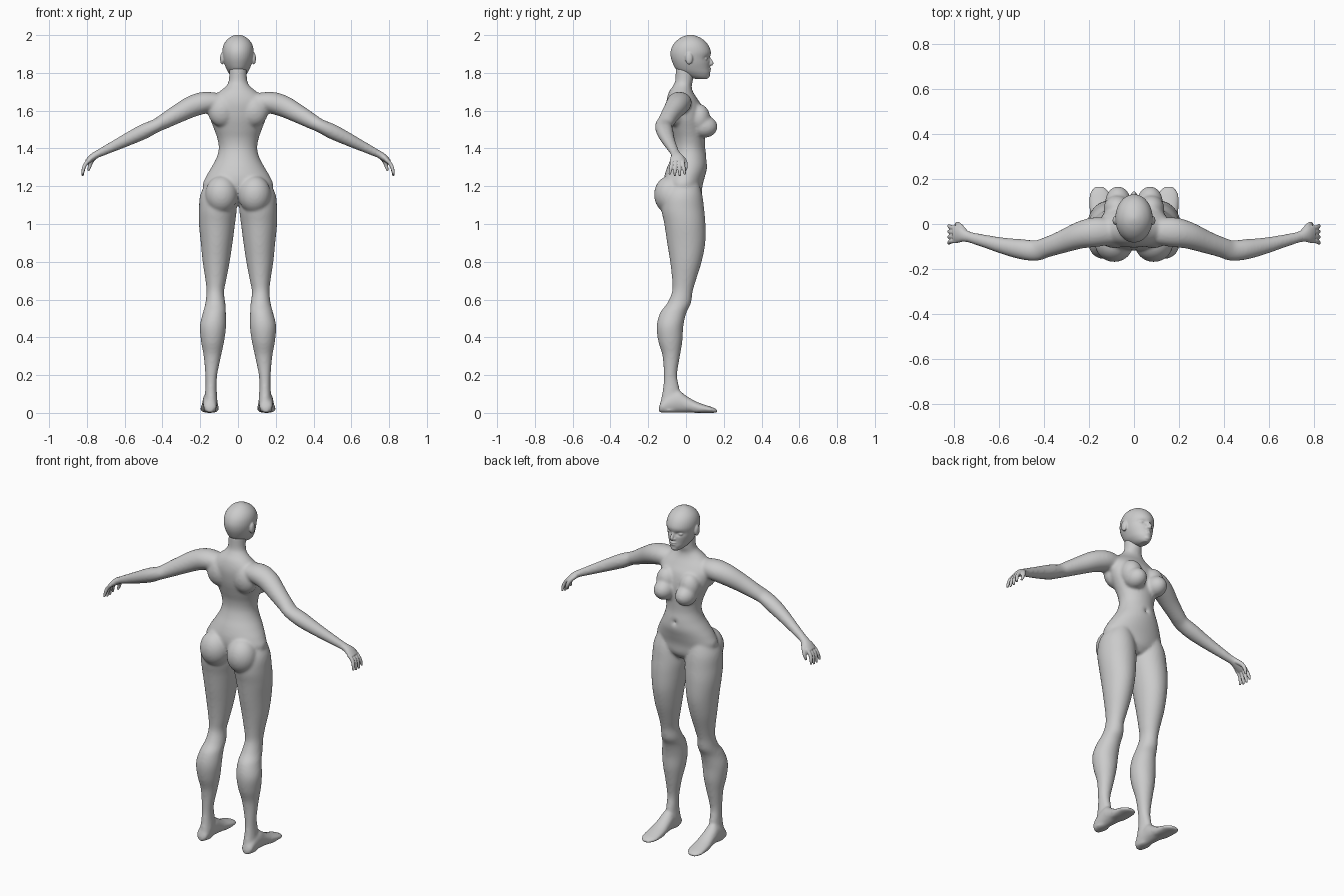
import bpy, bmesh, math
from mathutils import Vector, Matrix

SEG = 40
skin = bpy.data.materials.new("light_grey")
skin.diffuse_color = (0.6, 0.6, 0.6, 1)


def spline(rows, steps=6):
    """Catmull-Rom resampling of a list of equal-length tuples."""
    out = []
    for i in range(len(rows) - 1):
        p0, p1, p2, p3 = (rows[max(i - 1, 0)], rows[i], rows[i + 1],
                          rows[min(i + 2, len(rows) - 1)])
        for k in range(steps):
            t = k / steps
            out.append([0.5 * (2 * b + (c - a) * t + (2 * a - 5 * b + 4 * c - d) * t * t
                               + (3 * b - a - 3 * c + d) * t ** 3)
                        for a, b, c, d in zip(p0, p1, p2, p3)])
    return out + [list(rows[-1])]


def loft(bm, rings):
    """Closed skin over a stack of rings."""
    vs = [[bm.verts.new(p) for p in r] for r in rings]
    n = len(vs[0])
    for a, b in zip(vs, vs[1:]):
        for i in range(n):
            bm.faces.new((a[i], a[(i + 1) % n], b[(i + 1) % n], b[i]))
    bm.faces.new(vs[0][::-1])
    bm.faces.new(vs[-1])
    return [v for r in vs for v in r]


def ellipse(c, u, v):
    return [c + u * math.cos(2 * math.pi * i / SEG) + v * math.sin(2 * math.pi * i / SEG)
            for i in range(SEG)]


def level_loft(bm, rows, s=1, steps=6):
    """Horizontal sections: z, x inner, x outer, y front, y back."""
    return loft(bm, [ellipse(Vector((s * (a + b) / 2, (f + k) / 2, z)),
                             Vector(((b - a) / 2, 0, 0)), Vector((0, (f - k) / 2, 0)))
                     for z, a, b, f, k in spline(rows, steps)])


def tube(bm, rows, s=1, steps=5):
    """Limb along a path: x, y, z, half width in y, half thickness."""
    pts = spline(rows, steps)
    cs = [Vector((s * p[0], p[1], p[2])) for p in pts]
    rings = []
    for i, p in enumerate(pts):
        t = (cs[min(i + 1, len(cs) - 1)] - cs[max(i - 1, 0)]).normalized()
        ref = Vector((0, 1, 0)) if abs(t.y) < 0.9 else Vector((1, 0, 0))
        u = (ref - t * ref.dot(t)).normalized()
        rings.append(ellipse(cs[i], u * p[3], t.cross(u) * p[4]))
    loft(bm, rings)


def blob(bm, c, r):
    bmesh.ops.create_uvsphere(bm, u_segments=32, v_segments=20, radius=1,
                              matrix=Matrix.Translation(c) @ Matrix.Diagonal((*r, 1)))


def dent(verts, c, rad, depth):
    """Soft hollow pressed in from the front."""
    for v in verts:
        if v.co.y > 0:
            d = ((v.co.x - c[0]) / rad[0]) ** 2 + ((v.co.z - c[1]) / rad[1]) ** 2
            v.co.y -= depth * math.exp(-d)


def finish(bm, name, voxel, smooth):
    """Fuse overlapping shapes into one smooth skin."""
    bmesh.ops.recalc_face_normals(bm, faces=bm.faces[:])
    me = bpy.data.meshes.new(name)
    bm.to_mesh(me)
    bm.free()
    me.materials.append(skin)
    ob = bpy.data.objects.new(name, me)
    bpy.context.collection.objects.link(ob)
    m = ob.modifiers.new("fuse", 'REMESH')
    m.mode, m.voxel_size, m.use_smooth_shade = 'VOXEL', voxel, True
    m = ob.modifiers.new("soften", 'SMOOTH')
    m.factor, m.iterations = 0.5, smooth


# Torso and neck: z, half width, y front, y back
torso = [(1.10, .05, .05, -.05), (1.14, .14, .08, -.09), (1.20, .186, .087, -.115),
         (1.25, .17, .10, -.115), (1.30, .141, .112, -.10), (1.35, .114, .110, -.078),
         (1.40, .102, .102, -.064), (1.45, .109, .102, -.066), (1.50, .126, .104, -.08),
         (1.56, .148, .102, -.096), (1.62, .158, .087, -.104), (1.66, .148, .062, -.102),
         (1.70, .10, .037, -.09), (1.73, .064, .030, -.07), (1.76, .049, .037, -.057),
         (1.83, .046, .045, -.055)]
body = bmesh.new()
trunk = level_loft(body, [(z, -w, w, f, b) for z, w, f, b in torso], steps=8)
dent(trunk, (0, 1.335), (.010, .012), .02)       # navel

# Leg: z, x inner, x outer, y front, y back
leg = [(1.24, .06, .155, .06, -.07), (1.16, .015, .198, .085, -.12), (1.08, .007, .207, .096, -.13),
       (1.0, .016, .207, .103, -.115), (.9, .029, .197, .102, -.10), (.8, .044, .187, .083, -.084),
       (.7, .063, .172, .052, -.073), (.64, .074, .167, .035, -.074), (.58, .067, .173, .026, -.10),
       (.53, .064, .186, .002, -.137), (.46, .063, .202, -.014, -.155), (.38, .073, .196, -.019, -.147),
       (.30, .09, .182, -.032, -.124), (.20, .11, .173, -.047, -.118), (.13, .113, .173, -.035, -.122),
       (.06, .108, .178, -.03, -.135)]
# Foot: y, half width, top height
foot = [(-.143, .014, .035), (-.13, .032, .062), (-.09, .037, .10), (-.04, .039, .118),
        (0, .042, .092), (.05, .047, .062), (.10, .050, .043), (.14, .044, .03), (.166, .022, .018)]
# Arm from shoulder to wrist: x, y, z, half widths
arm = [(.09, -.035, 1.645, .055, .045), (.17, -.036, 1.643, .066, .057), (.24, -.05, 1.624, .06, .057),
       (.32, -.08, 1.583, .05, .049), (.39, -.104, 1.544, .045, .041), (.435, -.118, 1.52, .046, .036),
       (.50, -.112, 1.489, .045, .040), (.58, -.097, 1.45, .037, .035), (.66, -.077, 1.411, .029, .028),
       (.755, -.052, 1.365, .023, .019)]
for s in (1, -1):
    level_loft(body, leg, s)
    loft(body, [ellipse(Vector((s * (.148 + .03 * max(y, 0)), y, h / 2)),
                        Vector((w, 0, 0)), Vector((0, 0, h / 2))) for y, w, h in spline(foot)])
    blob(body, (s * .15, .08, .012), (.046, .075, .012))      # flat sole, front
    blob(body, (s * .148, -.09, .014), (.034, .05, .014))     # heel pad
    tube(body, arm, s)
    blob(body, (s * .071, .098, 1.515), (.057, .069, .058))   # chest
    blob(body, (s * .075, .07, 1.56), (.06, .058, .075))      # upper chest slope
    blob(body, (s * .088, -.085, 1.155), (.086, .084, .10))   # seat
    blob(body, (s * .085, -.05, 1.60), (.075, .057, .085))    # shoulder blade
finish(body, "body", .0075, 10)

# Hands: palm, four fingers and a thumb
for s, name in ((1, "right_hand"), (-1, "left_hand")):
    hand = bmesh.new()
    tube(hand, [(.715, -.063, 1.384, .022, .019), (.75, -.053, 1.367, .026, .019),
                (.775, -.047, 1.35, .036, .018), (.80, -.046, 1.328, .036, .013)], s)
    for i in range(4):
        y = -.076 + .02 * i
        tip = y + .007 * (i - 1.5)
        e = .008 if i in (1, 2) else 0
        tube(hand, [(.785, y, 1.34, .01, .01), (.808, y, 1.316, .010, .010),
                    (.819, (y + tip) / 2, 1.29 - e / 2, .009, .009),
                    (.823, tip, 1.262 - e, .006, .006)], s)
    tube(hand, [(.752, -.035, 1.36, .014, .013), (.772, -.010, 1.338, .012, .012),
                (.784, 0, 1.31, .010, .010), (.792, -.004, 1.282, .006, .006)], s)
    finish(hand, name, .0035, 4)

# Head: z, half width, y front, y back
skull = [(1.768, .018, .112, .05), (1.78, .034, .121, .01), (1.80, .050, .127, -.03),
         (1.82, .061, .126, -.054), (1.85, .073, .126, -.07), (1.88, .080, .127, -.08),
         (1.91, .083, .132, -.082), (1.94, .079, .122, -.073), (1.965, .067, .104, -.055),
         (1.985, .047, .078, -.03), (1.997, .025, .05, -.003), (2.002, .006, .03, .018)]
head = bmesh.new()
face = level_loft(head, [(z, -w, w, f, b) for z, w, f, b in skull], steps=8)
for s in (1, -1):
    dent(face, (s * .034, 1.876), (.018, .011), .013)                     # eye socket
    blob(head, (s * .034, .100, 1.875), (.017, .015, .009))               # eye
    blob(head, (s * .084, .016, 1.876), (.011, .02, .032))                # ear
    blob(head, (s * .009, .127, 1.845), (.008, .009, .006))               # nostril
tube(head, [(0, .113, 1.893, .008, .007), (0, .124, 1.872, .009, .007),
            (0, .135, 1.852, .011, .010), (0, .128, 1.842, .008, .009)])  # nose
blob(head, (0, .121, 1.822), (.021, .013, .005))                          # upper lip
blob(head, (0, .120, 1.811), (.018, .013, .005))                          # lower lip
blob(head, (0, .107, 1.787), (.022, .02, .016))                           # chin
finish(head, "head", .004, 4)
